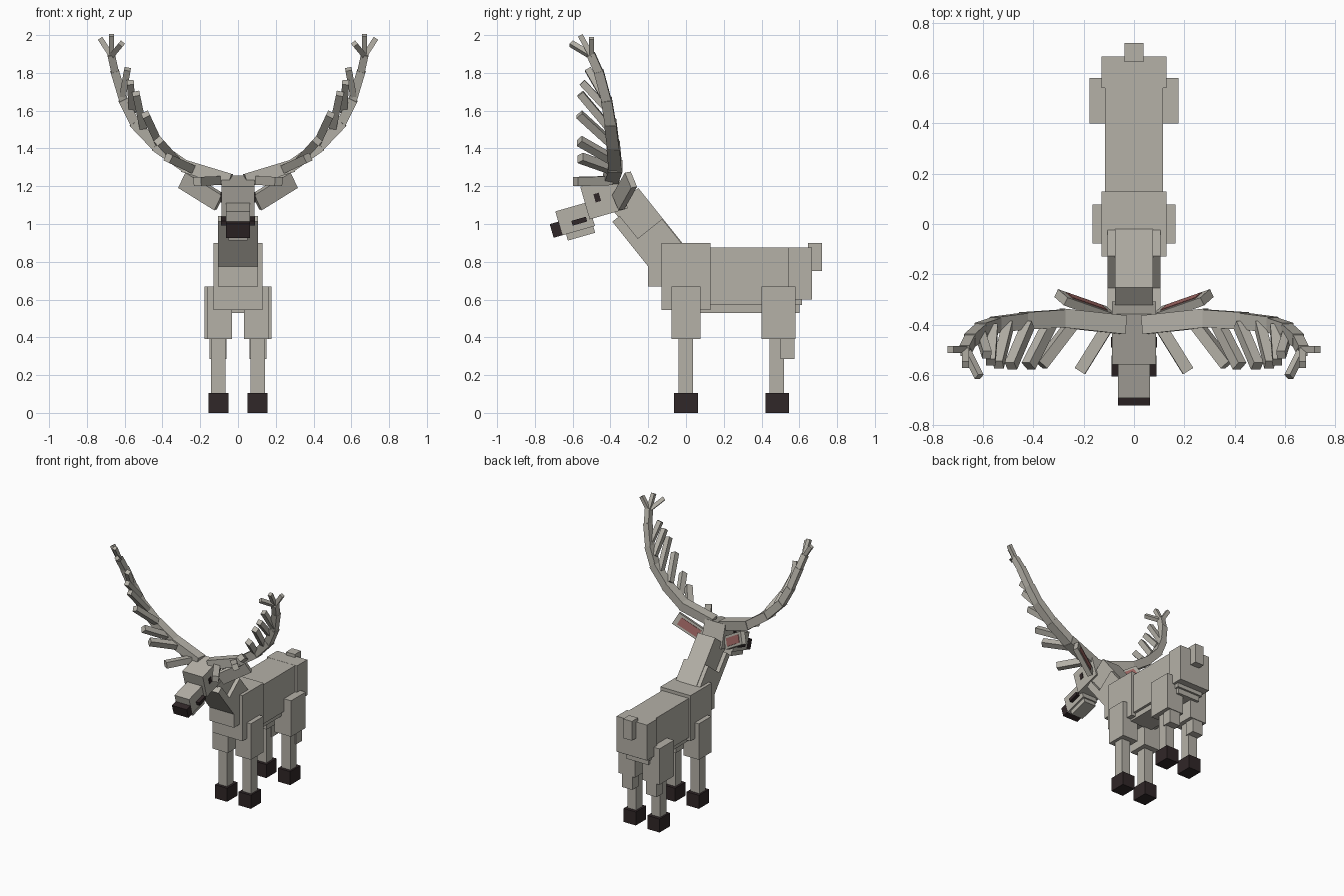
import bpy
from math import radians
from mathutils import Matrix, Vector

if "Cube" in bpy.data.objects:
    bpy.data.objects.remove(bpy.data.objects["Cube"])


def material(name, rgb):
    m = bpy.data.materials.new(name)
    m.use_nodes = True
    m.diffuse_color = (*rgb, 1)
    m.node_tree.nodes["Principled BSDF"].inputs["Base Color"].default_value = (*rgb, 1)
    return m


FUR = material("warm grey", (0.46, 0.44, 0.39))
DARK = material("dark brown", (0.03, 0.02, 0.021))
PINK = material("dusty pink", (0.36, 0.14, 0.13))


def block(name, size, matrix, mat=FUR):
    """Box of the given size placed by a rigid matrix."""
    bpy.ops.mesh.primitive_cube_add(size=1)
    ob = bpy.context.object
    ob.name = ob.data.name = name
    ob.data.transform(matrix @ Matrix.Diagonal((*size, 1)))
    ob.data.materials.append(mat)
    return ob


def span(name, x, y, z, mat=FUR):
    """Upright box between coordinate ranges."""
    r = (x, y, z)
    return block(name, [b - a for a, b in r],
                 Matrix.Translation([(a + b) / 2 for a, b in r]), mat)


def tilted(name, half_x, y, z, length, height, angle, mat=FUR, x=0):
    """Box pitched around the side-to-side axis."""
    m = Matrix.Translation((x, y, z)) @ Matrix.Rotation(radians(angle), 4, "X")
    return block(name, (2 * half_x, length, height), m, mat)


def frame(centre, along, across):
    """Rigid matrix with z along one direction and x near another."""
    w = Vector(along).normalized()
    u = Vector(across)
    u = (u - w * u.dot(w)).normalized()
    m = Matrix((u, w.cross(u), w)).transposed().to_4x4()
    return Matrix.Translation(centre) @ m


def rod(name, a, b, width, depth, overlap=0.0):
    a, b = Vector(a), Vector(b)
    return block(name, (width, depth, (b - a).length + overlap),
                 frame((a + b) / 2, b - a, (0, 1, 0)))


# Body
span("chest", (-.13, .13), (-.13, .13), (.545, .90))
span("chest_front", (-.105, .105), (-.20, -.10), (.67, .78))
span("torso", (-.115, .115), (.12, .56), (.57, .875))
span("belly", (-.095, .095), (.07, .60), (.53, .58))
span("rump", (-.13, .13), (.54, .667), (.60, .876))
span("rump_underside", (-.11, .11), (.50, .615), (.57, .61))
span("tail", (-.038, .038), (.645, .72), (.75, .90))

# Neck blocks share one slanted frame: distance down the neck, height above throat
neck = Matrix.Translation((0, -.39, 1.012)) @ Matrix.Rotation(radians(-51.3), 4, "X")
for name, half, (u0, u1), (n0, n1) in (
        ("throat", .105, (0, .40), (0, .05)),
        ("neck", .105, (.153, .476), (.04, .215)),
        ("nape", .075, (-.053, .40), (.04, .219))):
    block(name, (2 * half, u1 - u0, n1 - n0),
          neck @ Matrix.Translation((0, (u0 + u1) / 2, (n0 + n1) / 2)))

# Head
tilted("head", .088, -.434, 1.14, .21, .18, 16)
tilted("snout", .063, -.587, 1.028, .18, .132, 16)
tilted("jaw", .05, -.56, .957, .15, .05, 16)
tilted("nose", .064, -.687, .97, .05, .075, 16, DARK)

crown = (.67, -.50, 1.89)
beam = [(.05, -.40, 1.235), (.28, -.375, 1.305), (.43, -.385, 1.41),
        (.545, -.40, 1.53), (.605, -.42, 1.65), (.65, -.46, 1.80), crown]
tines = [((.10, -.40, 1.23), (.215, -.585, 1.225)),
         ((.24, -.39, 1.29), (.37, -.56, 1.35)),
         ((.33, -.39, 1.34), (.42, -.565, 1.44)),
         ((.42, -.40, 1.43), (.49, -.565, 1.58)),
         ((.50, -.40, 1.50), (.54, -.56, 1.69)),
         ((.56, -.41, 1.60), (.57, -.55, 1.75)),
         ((.61, -.44, 1.68), (.585, -.52, 1.82))]
prongs = [(.725, -.50, 1.975), (.67, -.555, 1.99), (.62, -.60, 1.95)]

for side, s in (("left", 1), ("right", -1)):
    def flip(p):
        return (s * p[0], p[1], p[2])

    def sx(a, b):
        return tuple(sorted((s * a, s * b)))

    # Legs
    for end, y, outer, thigh in (("front", 0, .165, (-.078, .078)),
                                 ("rear", .483, .177, (.40, .58))):
        tag = f"{end}_{side}"
        span(f"thigh_{tag}", sx(.033, outer), thigh, (.39, .67))
        span(f"shin_{tag}", sx(.066, .142), (y - .04, y + .037), (.09, .40))
        span(f"hoof_{tag}", sx(.05, .155), (y - .063, y + .063), (0, .105), DARK)
    span(f"hock_{side}", sx(.06, .15), (.50, .575), (.285, .40))

    # Eye and mouth corner
    tilted(f"eye_{side}", .004, -.47, 1.14, .03, .045, 16, DARK, s * .088)
    tilted(f"mouth_{side}", .014, -.565, 1.015, .08, .026, 16, DARK, s * .076)

    # Ear with pink inner plate on its forward face
    ear = frame((s * .195, -.325, 1.175), (s * .185, .065, .115), (s * -.037, -.035, .09))
    block(f"ear_{side}", (.095, .035, .235), ear)
    block(f"inner_ear_{side}", (.06, .009, .17),
          ear @ Matrix.Translation((0, -s * .0165, 0)), PINK)

    # Antler: beam, forward tines and crown prongs
    for i, (a, b) in enumerate(zip(beam, beam[1:])):
        w = .075 - .006 * i
        rod(f"antler_beam_{side}", flip(a), flip(b), w, w * .9, .02)
    for i, (a, b) in enumerate(tines):
        w = .047 - .002 * i
        rod(f"antler_tine_{side}", flip(a), flip(b), w, w)
    for p in prongs:
        rod(f"antler_prong_{side}", flip(crown), flip(p), .028, .028, .02)
